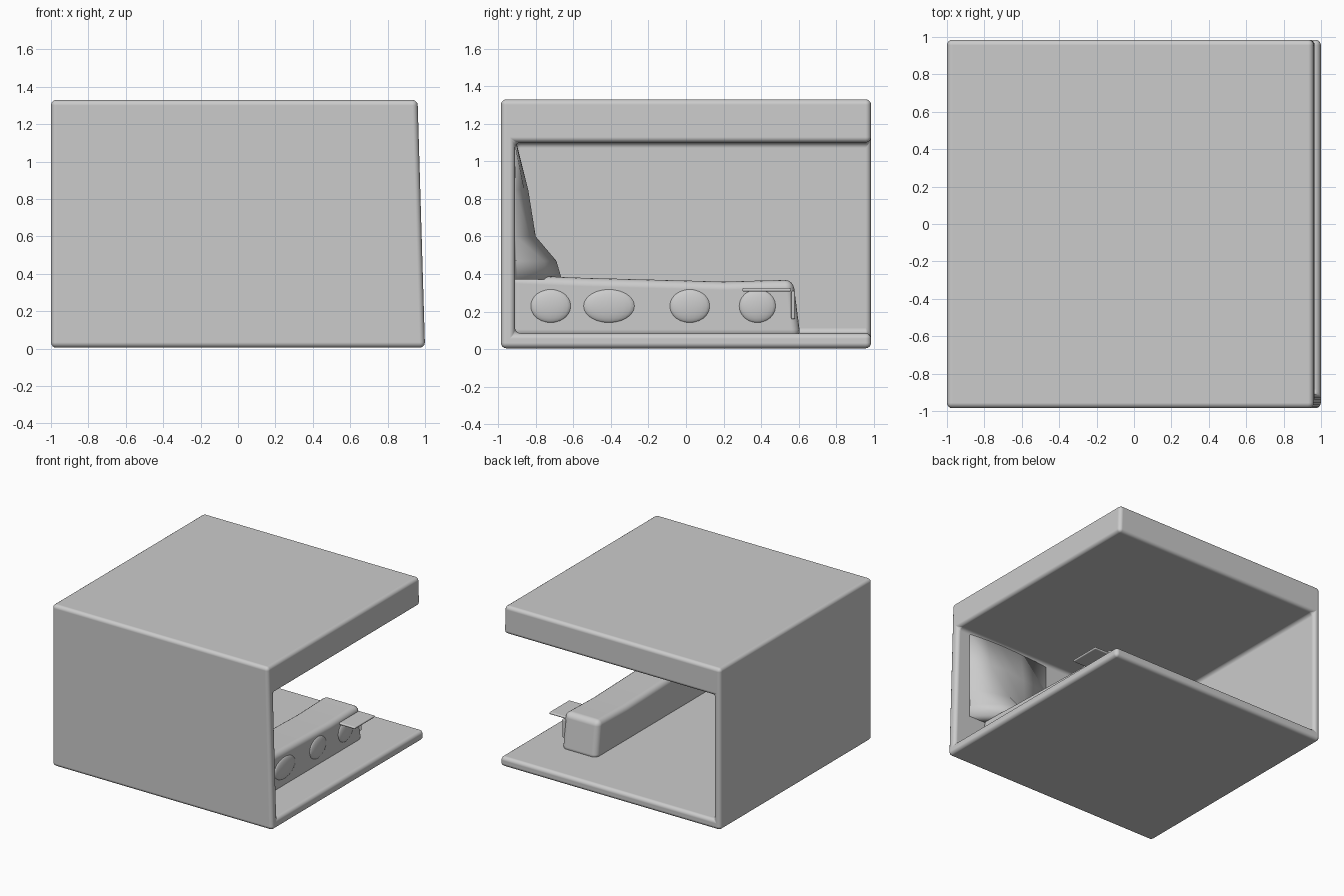
import bpy
import bmesh
from itertools import product

cube = bpy.data.objects.get("Cube")
if cube:
    bpy.data.objects.remove(cube, do_unlink=True)

grey = bpy.data.materials.new("plain grey")
grey.use_nodes = True
grey.diffuse_color = (0.6, 0.6, 0.6, 1)
grey.node_tree.nodes["Principled BSDF"].inputs["Base Color"].default_value = (0.6, 0.6, 0.6, 1)


def finish(name, bm, bevel=0.0):
    """Turn a bmesh into a smooth, optionally rounded, object."""
    bmesh.ops.recalc_face_normals(bm, faces=bm.faces)
    for face in bm.faces:
        face.smooth = True
    mesh = bpy.data.meshes.new(name)
    bm.to_mesh(mesh)
    bm.free()
    mesh.materials.append(grey)
    obj = bpy.data.objects.new(name, mesh)
    bpy.context.collection.objects.link(obj)
    if bevel:
        mod = obj.modifiers.new("rounding", "BEVEL")
        mod.width = bevel
        mod.segments = 4
        mod.limit_method = "ANGLE"
        mod.harden_normals = True


def box(name, xs, ys, zs, bevel):
    bm = bmesh.new()
    bmesh.ops.create_cube(bm, size=1)
    for v in bm.verts:
        v.co = (xs[v.co.x > 0], ys[v.co.y > 0], zs[v.co.z > 0])
    finish(name, bm, bevel)


def loft(name, sections, bevel=0.0):
    """Skin closed (x, y, z) outlines and cap both ends."""
    bm = bmesh.new()
    rings = [[bm.verts.new(p) for p in section] for section in sections]
    n = len(rings[0])
    for a, b in zip(rings, rings[1:]):
        for i in range(n):
            j = (i + 1) % n
            bm.faces.new((a[i], a[j], b[j], b[i]))
    bm.faces.new(rings[0])
    bm.faces.new(rings[-1])
    finish(name, bm, bevel)


def cell_solid(name, cuts, filled, bevel):
    """Skin of the filled cells of a grid, leaving out faces between two filled cells."""
    bm = bmesh.new()
    verts = {}

    def corner(index):
        if index not in verts:
            verts[index] = bm.verts.new([cuts[a][index[a]] for a in range(3)])
        return verts[index]

    for cell in filled:
        for axis, side in product(range(3), (0, 1)):
            near = list(cell)
            near[axis] += 2 * side - 1
            if tuple(near) in filled:
                continue
            loop = []
            for u, w in ((0, 0), (1, 0), (1, 1), (0, 1)):
                index = list(cell)
                index[axis] += side
                index[(axis + 1) % 3] += u
                index[(axis + 2) % 3] += w
                loop.append(corner(tuple(index)))
            bm.faces.new(loop)
    # The open +x side leans in slightly towards the roof
    for v in bm.verts:
        if v.co.x > 0.9:
            v.co.x -= 0.03 * v.co.z
    finish(name, bm, bevel)


# Shelter: floor, thick roof and two walls, open at the back and the +x side
shell_cells = {c for c in product(range(2), range(2), range(3))
               if c != (1, 1, 1)}
cell_solid("shelter_shell", ((-1, -0.94, 1.0), (-0.985, -0.91, 0.985), (0.005, 0.085, 1.1, 1.33)),
           shell_cells, 0.029)

# Long bench running from the front wall
bench = [(-0.93, 0.06), (0.61, 0.06), (0.57, 0.37), (0.2, 0.36), (-0.55, 0.38), (-0.93, 0.395)]
loft("bench", [[(x, y, z) for y, z in bench] for x in (0.39, 0.71)], 0.045)

# Soft swellings on the outer side of the bench
for y, half in ((-0.72, 0.11), (-0.41, 0.14), (0.02, 0.11), (0.38, 0.1)):
    bm = bmesh.new()
    bmesh.ops.create_uvsphere(bm, u_segments=20, v_segments=12, radius=1)
    for v in bm.verts:
        v.co = (0.705 + 0.025 * v.co.x, y + half * v.co.y, 0.23 + 0.09 * v.co.z)
    finish("bench_pad", bm)

# Swelling of the front wall above the bench, fading out to both sides
swell = [(0.25, 0.37), (0.22, 0.47), (0.11, 0.6), (0.07, 0.85), (0.01, 1.09)]
sections = []
for x, depth in ((0.1, 0.03), (0.35, 0.5), (0.55, 1), (0.68, 0.7), (0.85, 0.03)):
    front = [(x, -0.91 + d * depth, z) for d, z in swell]
    sections.append([(x, -0.93, 0.37)] + front + [(x, -0.93, 1.09)])
loft("wall_swelling", sections)

# Thin tray and bracket at the free end of the bench
box("side_tray", (0.66, 0.85), (0.3, 0.56), (0.307, 0.325), 0.008)
box("tray_bracket", (0.69, 0.72), (0.56, 0.58), (0.16, 0.31), 0.008)
